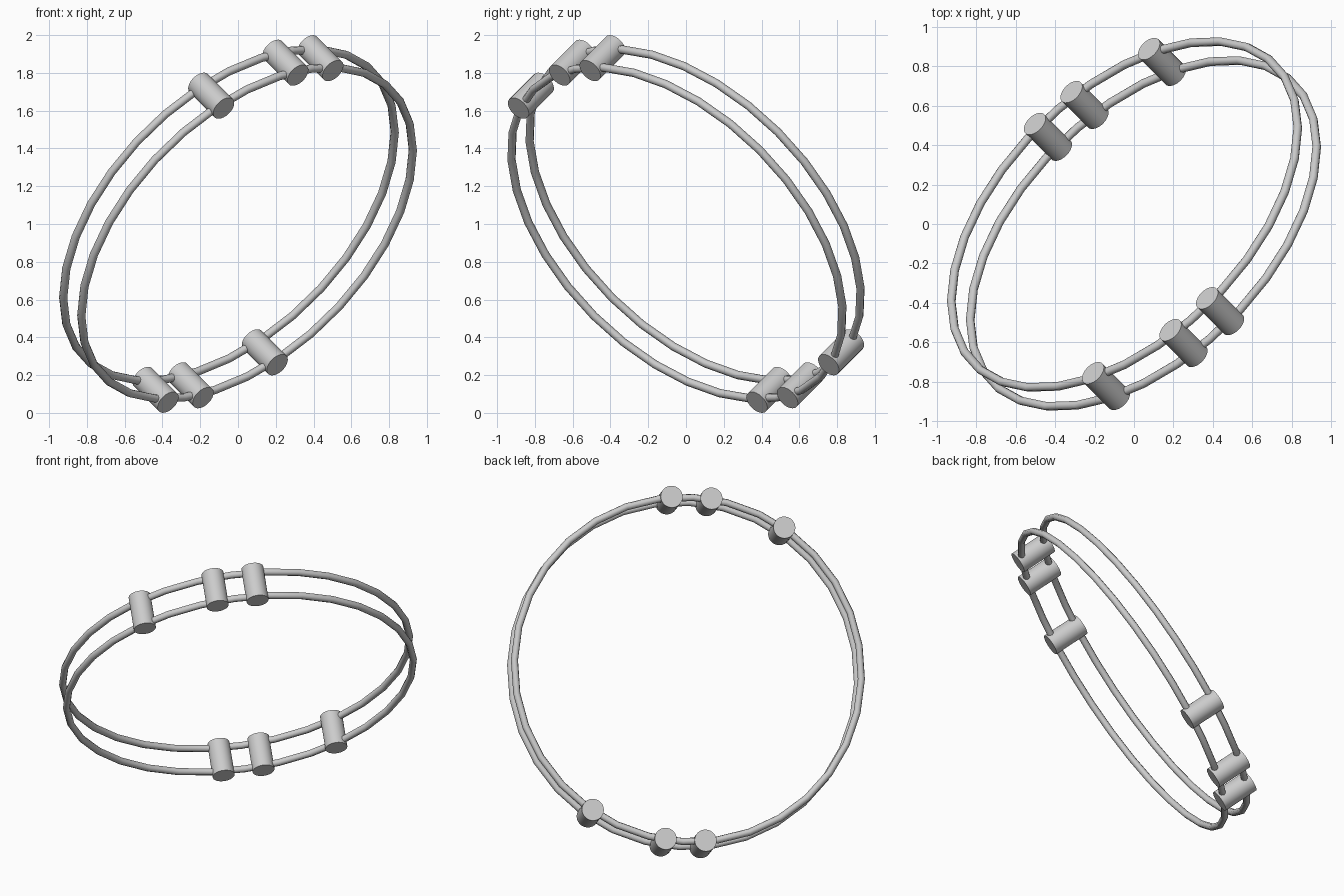
import bpy, math
from mathutils import Vector, Matrix

if "Cube" in bpy.data.objects:
    bpy.data.objects.remove(bpy.data.objects["Cube"])

R = 1.075          # ring radius
TUBE = 0.022       # ring wire radius
GAP = 0.083        # ring offset from the middle plane
ROD_R, ROD_H = 0.068, 0.23
CENTRE = Vector((0, 0, 1))

# Tilted frame: shared axis of the rings and the spacer rods
e1 = Vector((0, -1, 1)).normalized()
n = Vector((-1, 1, 1)).normalized()
e2 = n.cross(e1)
ROT = Matrix((e1, e2, n)).transposed().to_4x4()


def finish(name, local):
    ob = bpy.context.object
    ob.name = name
    ob.matrix_world = Matrix.Translation(CENTRE) @ ROT @ Matrix.Translation(local)
    bpy.ops.object.shade_smooth_by_angle(angle=math.radians(50))
    return ob


# Two parallel wire rings
for name, z in (("upper_ring", GAP), ("lower_ring", -GAP)):
    bpy.ops.mesh.primitive_torus_add(major_segments=32, minor_segments=8,
                                     major_radius=R, minor_radius=TUBE)
    finish(name, Vector((0, 0, z)))

# Three spacer rods on each side, opposite each other
for side, turn in (("top", 0), ("bottom", 180)):
    for i, deg in enumerate((-9.3, 16.6, 29.8)):
        a = math.radians(deg + turn)
        bpy.ops.mesh.primitive_cylinder_add(vertices=32, radius=ROD_R, depth=ROD_H)
        finish(f"{side}_spacer_rod_{i + 1}", Vector((R * math.cos(a), R * math.sin(a), 0)))
